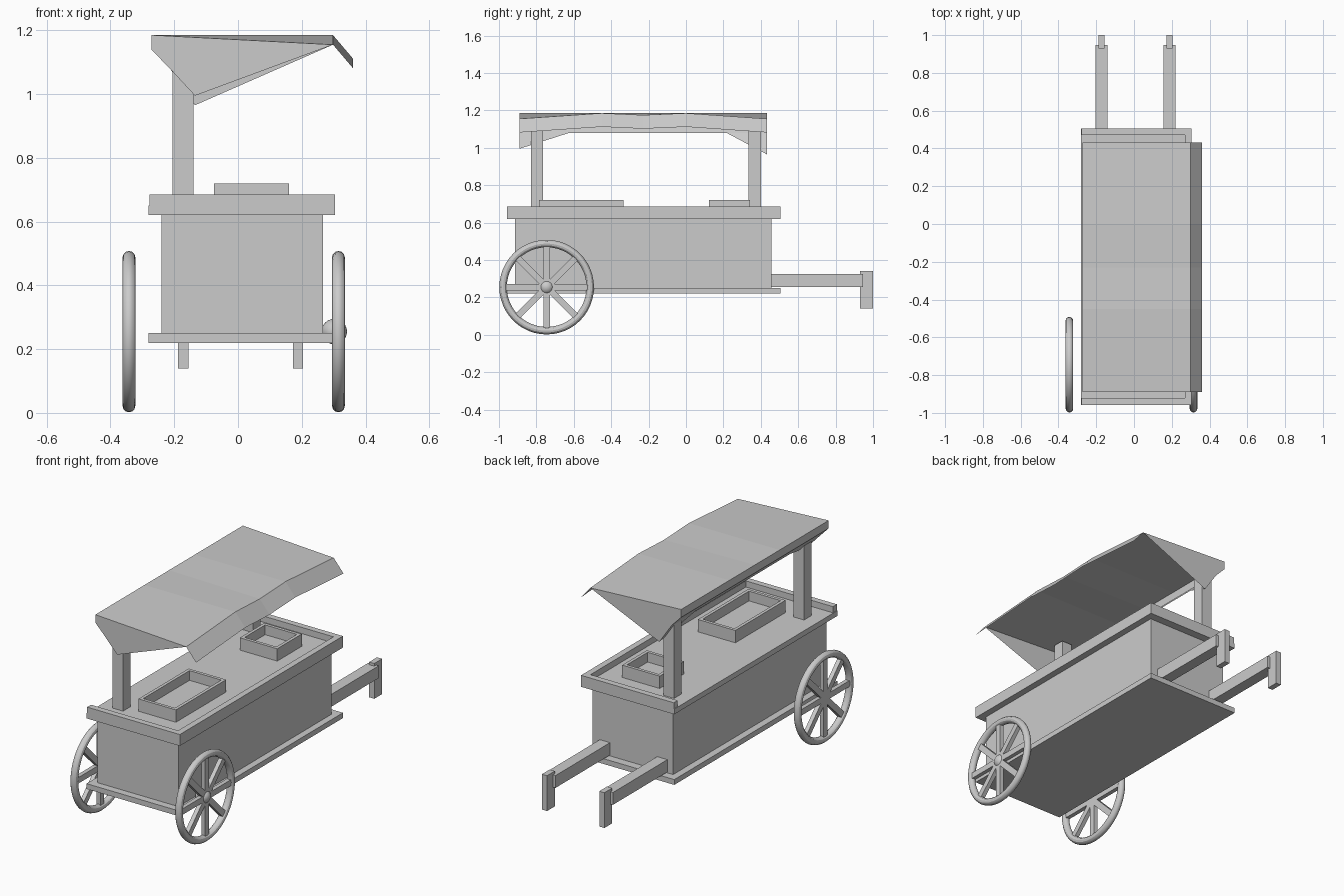
import bpy, bmesh, math
from mathutils import Matrix

if "Cube" in bpy.data.objects:
    bpy.data.objects.remove(bpy.data.objects["Cube"])


def obj_from_bm(name, bm):
    bmesh.ops.recalc_face_normals(bm, faces=bm.faces)
    me = bpy.data.meshes.new(name)
    bm.to_mesh(me)
    bm.free()
    ob = bpy.data.objects.new(name, me)
    bpy.context.collection.objects.link(ob)
    return ob


def add_box(bm, x, y, z, rot=None):
    """Box from (min, max) ranges, optionally transformed."""
    m = Matrix.Translation([(a + b) / 2 for a, b in (x, y, z)]) @ \
        Matrix.Diagonal([b - a for a, b in (x, y, z)] + [1])
    bmesh.ops.create_cube(bm, size=1, matrix=(rot @ m) if rot else m)


def boxes(name, *ranges):
    bm = bmesh.new()
    for r in ranges:
        add_box(bm, *r)
    return obj_from_bm(name, bm)


# Cart body, base board and counter
boxes("cart_body", ((-.24, .267), (-.915, .458), (.25, .62)))
boxes("base_board", ((-.28, .305), (-.957, .505), (.22, .25)))
boxes("counter_top", ((-.28, .305), (-.957, .505), (.62, .65)))

# Raised rim on both ends and the serving side
boxes("counter_rim",
      ((-.277, .305), (-.957, -.922), (.65, .685)),
      ((-.277, .305), (.47, .505), (.65, .685)),
      ((.27, .305), (-.922, .47), (.65, .685)))

# Open trays on the counter
def tray(name, x, y, z0=.65, z1=.72, t=.018):
    (x0, x1), (y0, y1) = x, y
    boxes(name,
          (x, y, (z0, z0 + .015)),
          ((x0, x0 + t), y, (z0, z1)), ((x1 - t, x1), y, (z0, z1)),
          ((x0 + t, x1 - t), (y0, y0 + t), (z0, z1)),
          ((x0 + t, x1 - t), (y1 - t, y1), (z0, z1)))

tray("large_tray", (-.075, .16), (-.785, -.335))
tray("small_tray", (-.075, .16), (.123, .343))

# Roof posts
for name, y in (("front_post", (-.83, -.765)), ("back_post", (.335, .4))):
    boxes(name, ((-.205, -.14), y, (.65, 1.175)))

# Push handles with upright grips
for side, cx in (("left", -.172), ("right", .188)):
    boxes(side + "_handle", ((cx - .032, cx + .032), (.45, .947), (.255, .325)))
    boxes(side + "_grip", ((cx - .016, cx + .016), (.93, 1.0), (.14, .34)))

# Wheels: round rim plus eight square spokes
WY, WZ, R, TUBE = -.745, .255, .233, .02
for side, wx in (("left", -.342), ("right", .315)):
    bpy.ops.mesh.primitive_torus_add(major_radius=R, minor_radius=TUBE,
                                     major_segments=48, minor_segments=12,
                                     location=(wx, WY, WZ),
                                     rotation=(0, math.pi / 2, 0))
    bpy.context.object.name = side + "_wheel_rim"
    bpy.ops.object.shade_smooth_by_angle()
    bm = bmesh.new()
    for i in range(4):
        rot = Matrix.Translation((wx, WY, WZ)) @ Matrix.Rotation(i * math.pi / 4, 4, 'X')
        add_box(bm, (-.012, .012), (-R, R), (-.017, .017), rot)
    obj_from_bm(side + "_wheel_spokes", bm)

# Hub cap
bpy.ops.mesh.primitive_uv_sphere_add(segments=24, ring_count=12, radius=.04,
                                     location=(.302, WY, WZ))
bpy.context.object.name = "wheel_hub"
bpy.ops.object.shade_smooth_by_angle()

# Cloth awning: wavy serving edge with a valance, tucked hem at the rear
stations = [(-.89, -.03), (-.45, 0), (-.23, -.01), (0, 0), (.432, -.03)]
bm = bmesh.new()
rows = []
for y, w in stations:
    profile = [(-.212, 1.078), (-.272, 1.14), (-.272, 1.185),
               (.298, 1.185 + w), (.36, 1.112 + w)]
    rows.append([bm.verts.new((x, y, z)) for x, z in profile])
for a, b in zip(rows, rows[1:]):
    for j in range(4):
        bm.faces.new((a[j], a[j + 1], b[j + 1], b[j]))
# Drooping end panels and the corner pieces joining them to the hem
for row, y, low, y_in in ((rows[0], -.89, .995, -.63), (rows[-1], .432, .965, .22)):
    tip = bm.verts.new((-.135, y, low))
    inner = bm.verts.new((-.212, y_in, 1.078))
    bm.faces.new((row[0], row[1], row[2], row[3], tip))
    bm.faces.new((row[0], tip, inner))
obj_from_bm("awning", bm)
